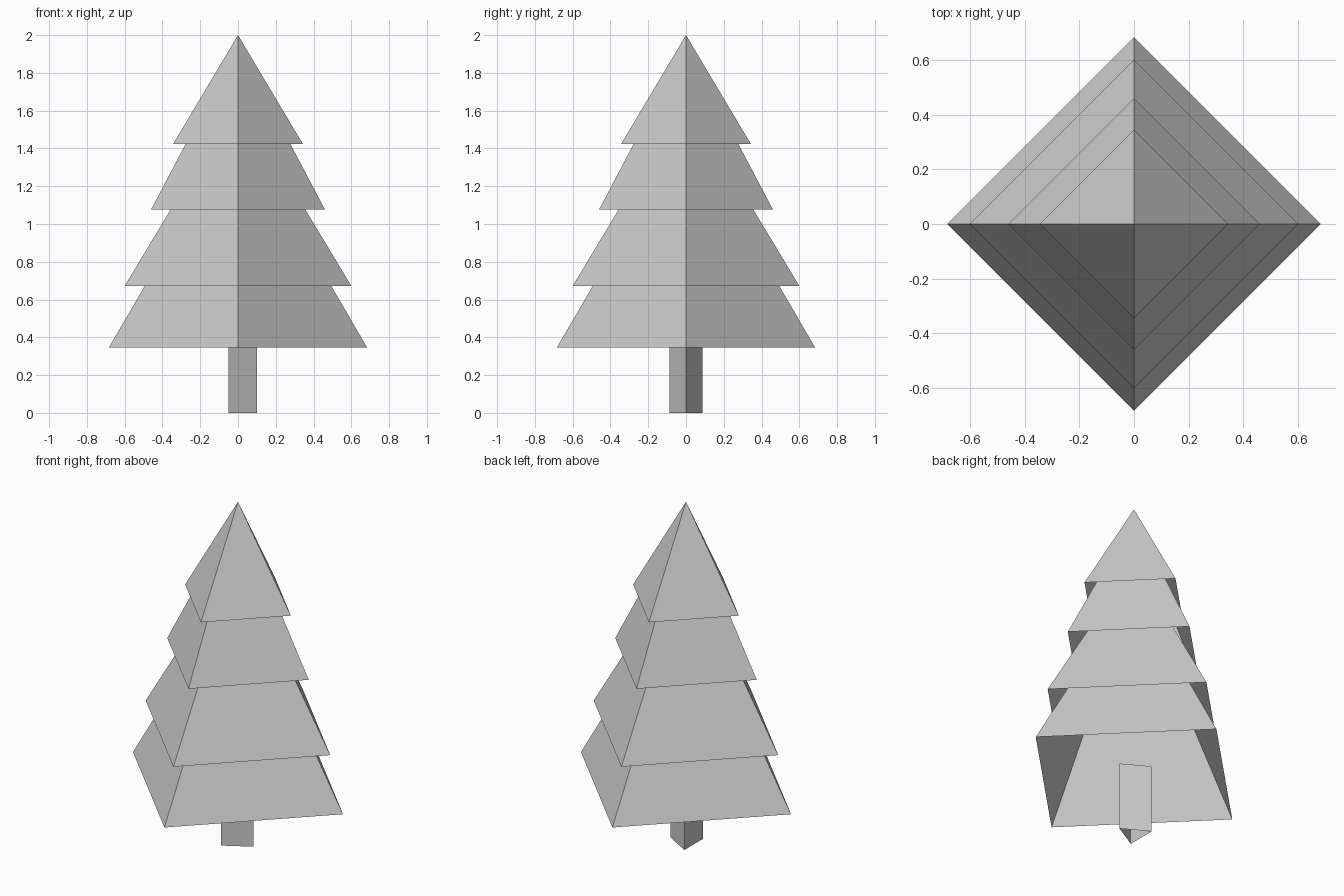
import bpy, bmesh
from math import cos, sin, tau

if "Cube" in bpy.data.objects:
    bpy.data.objects.remove(bpy.data.objects["Cube"])


def ring(bm, sides, radius, z):
    return [bm.verts.new((radius * cos(tau * i / sides), radius * sin(tau * i / sides), z))
            for i in range(sides)]


def shell(name, sides, radius, z0, z1, pointed):
    """Open-ended flat-sided shell: a pyramid if pointed, otherwise a prism."""
    bm = bmesh.new()
    low = ring(bm, sides, radius, z0)
    top = [bm.verts.new((0, 0, z1))] if pointed else ring(bm, sides, radius, z1)
    for i in range(sides):
        j = (i + 1) % sides
        bm.faces.new([low[i], low[j]] + (top if pointed else [top[j], top[i]]))
    mesh = bpy.data.meshes.new(name)
    bm.to_mesh(mesh)
    bm.free()
    obj = bpy.data.objects.new(name, mesh)
    bpy.context.collection.objects.link(obj)
    return obj


# Three-sided trunk, reaching slightly into the hollow foliage
shell("trunk", 3, 0.10, 0.0, 0.40, False)

# Four nested foliage pyramids: corner radius, base height, tip height
tiers = [(0.683, 0.347, 1.52), (0.60, 0.672, 1.67),
         (0.46, 1.077, 1.95), (0.344, 1.423, 2.0)]
for n, (radius, base, tip) in enumerate(tiers, 1):
    shell(f"foliage_tier_{n}", 4, radius, base, tip, True)
